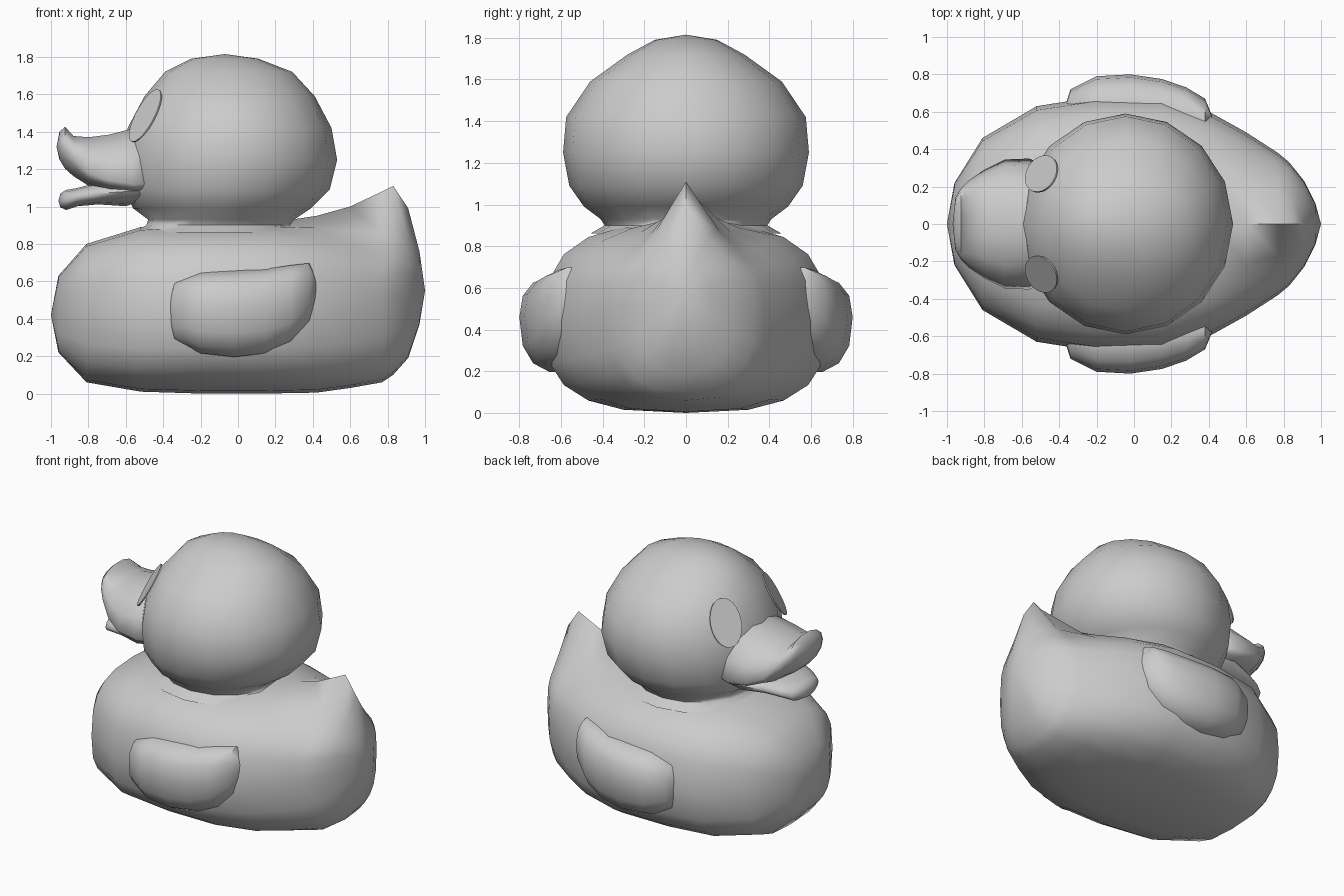
import bpy, bmesh, math
from mathutils import Vector, Matrix

if "Cube" in bpy.data.objects:
    bpy.data.objects.remove(bpy.data.objects["Cube"])

grey = bpy.data.materials.new("plain grey")
grey.use_nodes = True
grey.diffuse_color = (0.6, 0.6, 0.6, 1)
grey.node_tree.nodes["Principled BSDF"].inputs["Base Color"].default_value = (0.6, 0.6, 0.6, 1)


def finish(name, bm, angle=70):
    bmesh.ops.recalc_face_normals(bm, faces=bm.faces)
    mesh = bpy.data.meshes.new(name)
    bm.to_mesh(mesh)
    bm.free()
    mesh.materials.append(grey)
    obj = bpy.data.objects.new(name, mesh)
    bpy.context.collection.objects.link(obj)
    bpy.ops.object.select_all(action='DESELECT')
    obj.select_set(True)
    bpy.context.view_layer.objects.active = obj
    bpy.ops.object.shade_smooth_by_angle(angle=math.radians(angle))
    return obj


def loft(name, rings, start=None, end=None, angle=70):
    """Skin closed rings of points, ending in a point or a flat cap."""
    bm = bmesh.new()
    loops = [[bm.verts.new(p) for p in ring] for ring in rings]
    n = len(loops[0])
    for a, b in zip(loops, loops[1:]):
        for i in range(n):
            j = (i + 1) % n
            bm.faces.new((a[i], a[j], b[j], b[i]))
    for loop, tip in ((loops[0], start), (loops[-1], end)):
        if tip:
            v = bm.verts.new(tip)
            for i in range(n):
                bm.faces.new((loop[i], loop[(i + 1) % n], v))
        else:
            bm.faces.new(loop)
    return finish(name, bm, angle)


def power(v, e):
    return math.copysign(abs(v) ** e, v)


def section(x, w, low, mid, top, ridge=0.0, e=0.7, n=20, y=0.0):
    """Rounded cross-section at x, with an optional narrow ridge on top."""
    ring = []
    for i in range(n):
        t = 2 * math.pi * i / n
        c, s = power(math.cos(t), e), power(math.sin(t), e)
        z = mid + s * ((top - mid) if s > 0 else (mid - low))
        z += ridge * max(0, 1 - abs(c) / 0.8) ** 1.5 if s > 0 else 0
        ring.append(Vector((x, y + w * c, z)))
    return ring


# Body with upturned tail: x, half width, low, middle, top, ridge
body = [(-.96, .22, .22, .42, .63, 0), (-.81, .46, .06, .42, .80, 0),
        (-.52, .63, .01, .42, .89, 0), (-.2, .68, 0, .43, .91, 0),
        (.15, .68, 0, .43, .91, 0), (.42, .59, .005, .44, .88, .07),
        (.6, .49, .03, .46, .83, .17), (.77, .38, .06, .5, .78, .3),
        (.83, .33, .10, .52, .78, .33), (.91, .23, .19, .53, .78, .21),
        (.97, .11, .37, .55, .72, .04)]
loft("body", [section(*s) for s in body], (-1, 0, .42), (1, 0, .55))

# Wings: x, half thickness, low, middle, top, y centre
wing = [(-.34, .14, .28, .45, .60, .58), (-.2, .2, .21, .46, .65, .59),
        (-.02, .21, .19, .46, .66, .59), (.15, .20, .21, .47, .67, .575),
        (.28, .17, .27, .49, .69, .56), (.38, .14, .37, .55, .70, .53)]
for side, label in ((1, "left_wing"), (-1, "right_wing")):
    rings = [section(x, t, lo, mi, hi, 0, .8, 14, side * y) for x, t, lo, mi, hi, y in wing]
    loft(label, rings, (-.39, side * .56, .44), (.45, side * .5, .56), 60)

# Head and neck: height, front x, back x, half width
head = [(.86, -.57, .38, .46), (.90, -.49, .30, .39), (.93, -.48, .30, .41),
        (.99, -.56, .39, .49), (1.09, -.61, .49, .56), (1.25, -.62, .53, .59),
        (1.42, -.59, .50, .575), (1.59, -.5, .41, .46), (1.72, -.39, .29, .28),
        (1.79, -.25, .11, .15)]
rings = []
for z, front, back, w in head:
    angles = [2 * math.pi * i / 16 for i in range(16)]
    rings.append([Vector(((front + back) / 2 + (back - front) / 2 * math.cos(a),
                          w * math.sin(a), z)) for a in angles])
loft("head", rings, None, (-.07, 0, 1.815))

# Bill halves: x, half width, low, middle, top
upper = [(-.45, .30, 1.06, 1.12, 1.42), (-.56, .35, 1.06, 1.12, 1.425),
         (-.69, .345, 1.08, 1.14, 1.39), (-.8, .29, 1.11, 1.18, 1.375),
         (-.88, .235, 1.16, 1.26, 1.38), (-.925, .19, 1.20, 1.31, 1.43),
         (-.955, .14, 1.25, 1.33, 1.40)]
lower = [(-.46, .26, 1.05, 1.08, 1.13), (-.6, .28, 1.0, 1.08, 1.14),
         (-.75, .23, 1.01, 1.07, 1.13), (-.86, .19, 1.0, 1.05, 1.1),
         (-.92, .15, .98, 1.03, 1.09), (-.95, .08, .995, 1.03, 1.07)]
loft("upper_bill", [section(*s, 0, .95, 14) for s in upper], None, (-.97, 0, 1.32))
loft("lower_bill", [section(*s, 0, .9, 14) for s in lower], None, (-.96, 0, 1.03))

# Flat oval eyes lying on the head
for side, label in ((1, "left_eye"), (-1, "right_eye")):
    normal = Vector((-.75, side * .46, .48)).normalized()
    across = Vector((0, 0, 1)).cross(normal).normalized()
    up = normal.cross(across)
    frame = Matrix((across, up, normal)).transposed().to_4x4()
    frame.translation = Vector((-.495, side * .268, 1.485))
    bm = bmesh.new()
    bmesh.ops.create_cone(bm, cap_ends=True, segments=24, radius1=1, radius2=1, depth=1,
                          matrix=frame @ Matrix.Diagonal((.105, .16, .008, 1)))
    finish(label, bm, 30)
